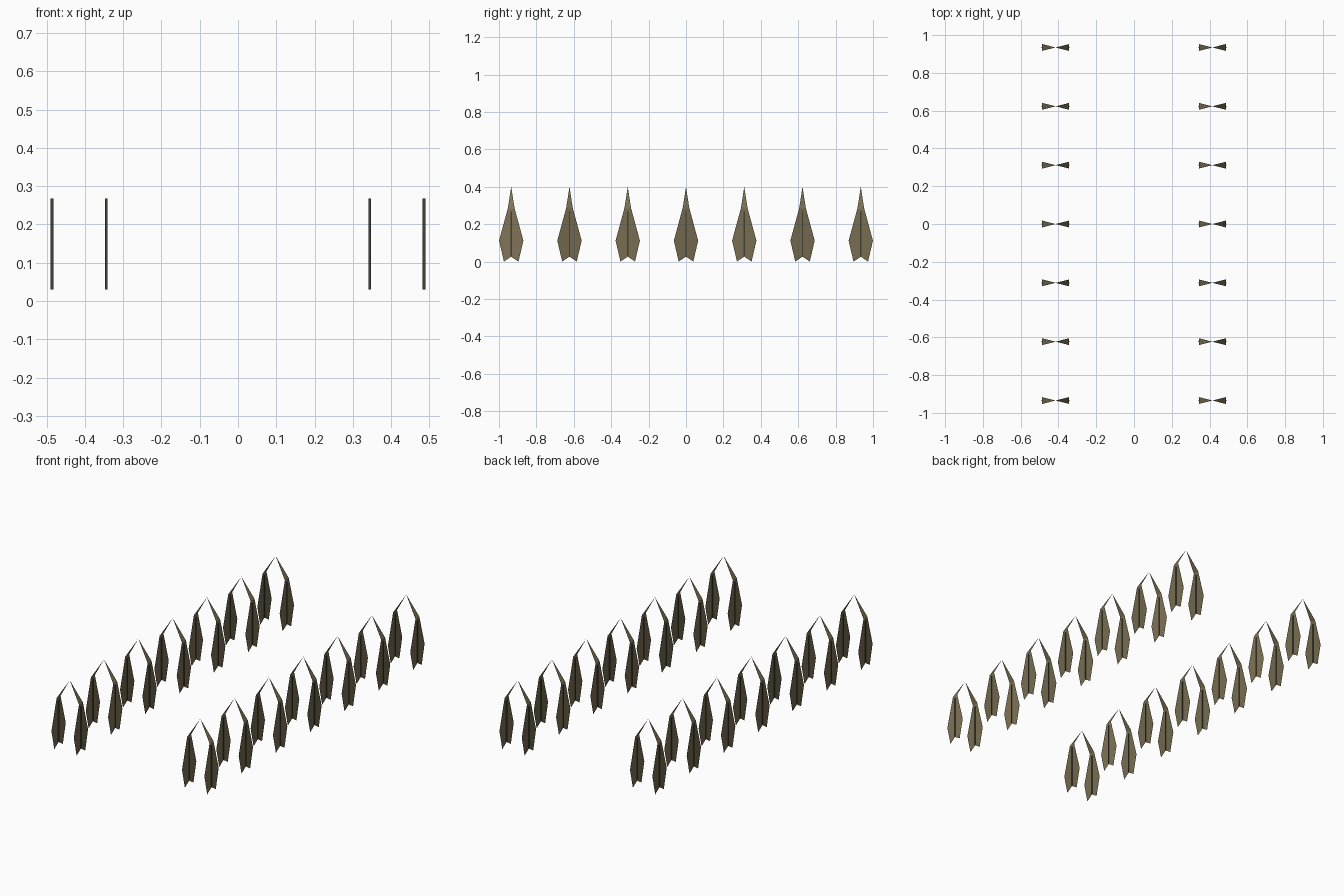
import bpy, bmesh, random

if "Cube" in bpy.data.objects:
    bpy.data.objects.remove(bpy.data.objects["Cube"])

random.seed(4)


def material(name, color):
    m = bpy.data.materials.new(name)
    m.diffuse_color = (*color, 1)
    m.use_nodes = True
    m.node_tree.nodes["Principled BSDF"].inputs["Base Color"].default_value = m.diffuse_color
    return m


leaf_mats = [material("leaf_tan_%d" % i, c) for i, c in enumerate(
    [(0.19, 0.155, 0.085), (0.165, 0.135, 0.075), (0.22, 0.175, 0.095)])]
rib_mat = material("rib_dark", (0.05, 0.05, 0.035))

ROW_X = 0.415      # centre line of each row
LEAF_X = 0.071     # leaf distance from its row centre
SPACING = 0.3115   # distance between pairs


def finish(bm, name, mat):
    me = bpy.data.meshes.new(name)
    bm.to_mesh(me)
    bm.free()
    me.materials.append(mat)
    ob = bpy.data.objects.new(name, me)
    bpy.context.collection.objects.link(ob)


def leaf(cx, cy, side, mat):
    # flat hanging blade, half outlines mirrored about the midrib
    bm = bmesh.new()
    x = cx + side * LEAF_X
    tip = bm.verts.new((cx, cy, 0.4))
    top = bm.verts.new((x, cy, 0.285))
    notch = bm.verts.new((x, cy, 0.026))
    for s in (-1, 1):
        neck, wide, foot = [bm.verts.new((x, cy + s * w, z)) for w, z in
                            ((0.018, 0.285), (0.065, 0.112), (0.039, 0.0))]
        for loop in ([tip, neck, top], [top, neck, wide, foot, notch]):
            bm.faces.new(loop if s * side < 0 else loop[::-1])
    finish(bm, "leaf_blade", mat)

    # thin square midrib running down the blade
    bm = bmesh.new()
    bmesh.ops.create_cube(bm, size=1)
    bmesh.ops.scale(bm, vec=(0.007, 0.006, 0.238), verts=bm.verts)
    bmesh.ops.translate(bm, vec=(x, cy, 0.149), verts=bm.verts)
    finish(bm, "leaf_midrib", rib_mat)


# two rows of seven leaf pairs
for row in (-1, 1):
    for i in range(-3, 4):
        for side in (-1, 1):
            leaf(row * ROW_X, i * SPACING, side, random.choice(leaf_mats))
